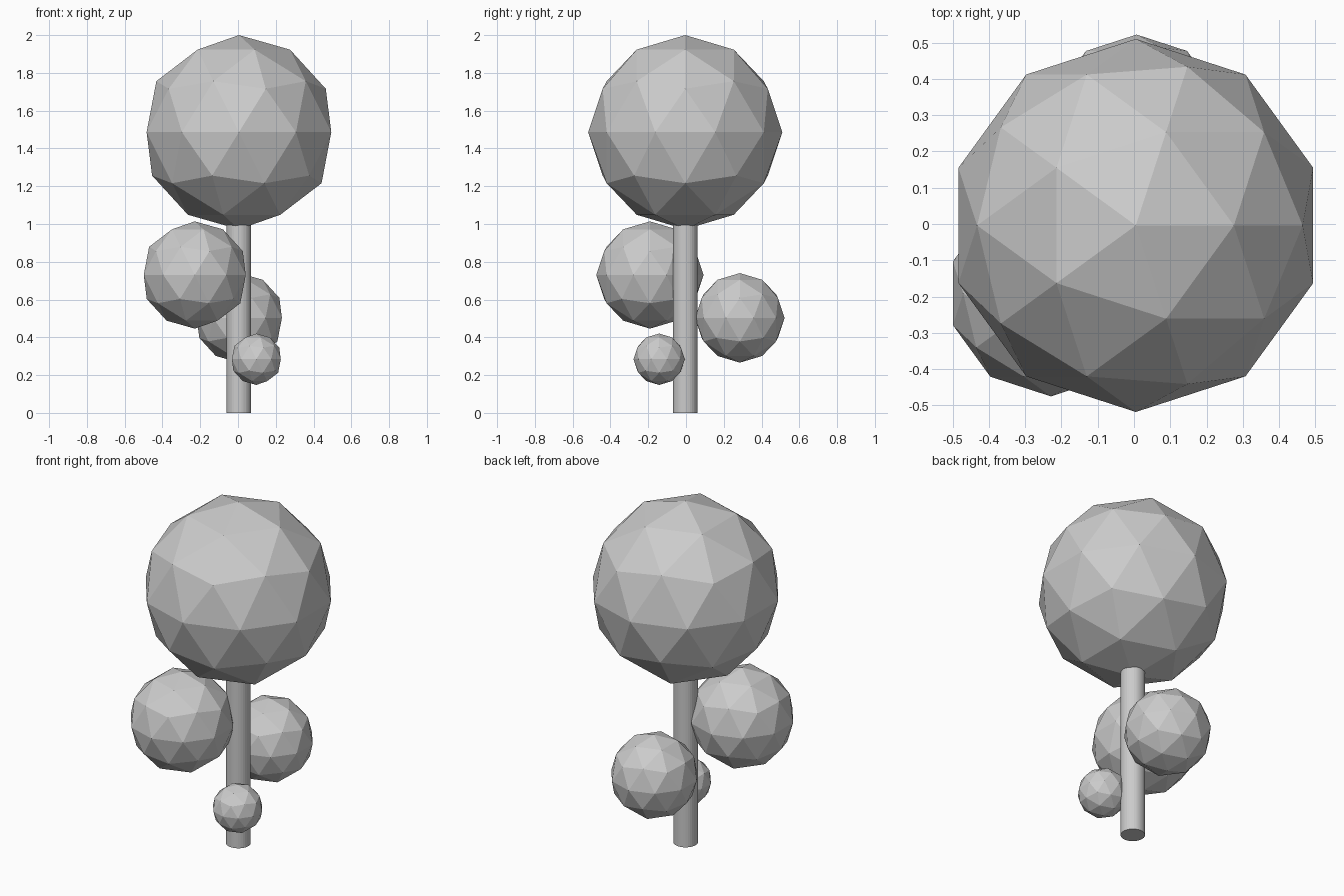
import bpy

if "Cube" in bpy.data.objects:
    bpy.data.objects.remove(bpy.data.objects["Cube"])

# trunk
bpy.ops.mesh.primitive_cylinder_add(vertices=32, radius=0.065, depth=1.0,
                                    location=(0.005, -0.004, 0.5))
bpy.context.object.name = "trunk"


def foliage(name, radius, centre):
    """Flat-faced ball of leaves."""
    bpy.ops.mesh.primitive_ico_sphere_add(subdivisions=2, radius=radius, location=centre)
    bpy.context.object.name = name


# crown and the three smaller leaf balls around the trunk
foliage("crown", 0.514, (0.005, -0.004, 1.486))
foliage("large_leaf_ball", 0.284, (-0.229, -0.191, 0.73))
foliage("medium_leaf_ball", 0.237, (0.007, 0.285, 0.503))
foliage("small_leaf_ball", 0.136, (0.097, -0.142, 0.284))
